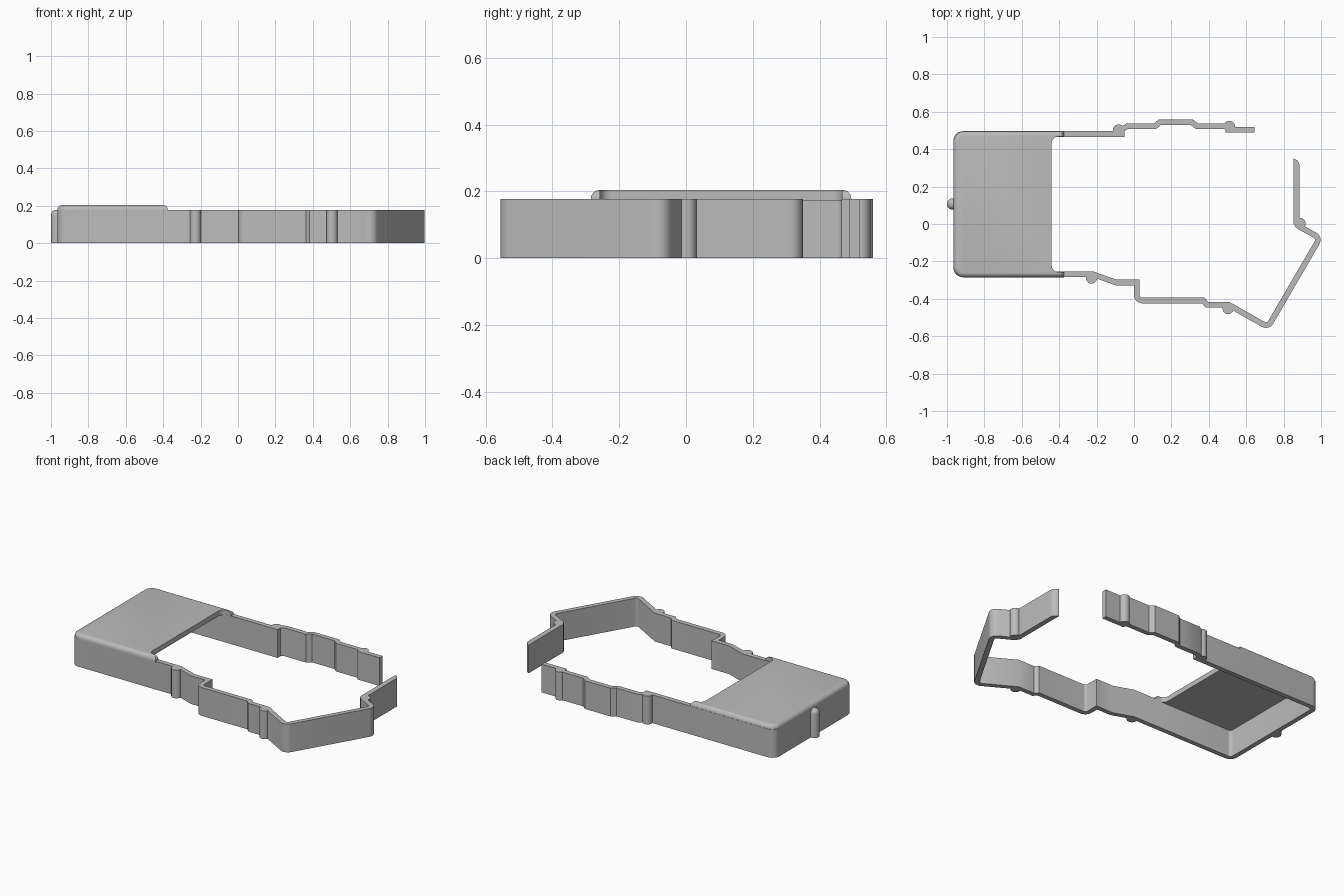
import bpy, bmesh
from math import sin, cos, pi, radians, tan
from mathutils import Vector

cube = bpy.data.objects.get("Cube")
if cube:
    bpy.data.objects.remove(cube)

HEIGHT = 0.178
THICK = 0.03

grey = bpy.data.materials.new("plain grey")
grey.use_nodes = True
colour = (0.5, 0.5, 0.5, 1)
grey.diffuse_color = colour
grey.node_tree.nodes["Principled BSDF"].inputs["Base Color"].default_value = colour


def loft(name, rings):
    """Solid through stacked rings of equal point count."""
    bm = bmesh.new()
    loops = [[bm.verts.new(p) for p in ring] for ring in rings]
    for low, high in zip(loops, loops[1:]):
        for i in range(len(low)):
            j = (i + 1) % len(low)
            bm.faces.new((low[i], low[j], high[j], high[i]))
    bm.faces.new(loops[0][::-1])
    bm.faces.new(loops[-1])
    bmesh.ops.recalc_face_normals(bm, faces=bm.faces)
    mesh = bpy.data.meshes.new(name)
    bm.to_mesh(mesh)
    bm.free()
    mesh.materials.append(grey)
    obj = bpy.data.objects.new(name, mesh)
    bpy.context.collection.objects.link(obj)
    bpy.ops.object.select_all(action="DESELECT")
    obj.select_set(True)
    bpy.context.view_layer.objects.active = obj
    bpy.ops.object.shade_smooth_by_angle(angle=radians(30))
    return obj


def prism(name, outline):
    return loft(name, [[(x, y, z) for x, y in outline] for z in (0, HEIGHT)])


def arc(cx, cy, r, start, end, steps=8):
    angles = [radians(start + (end - start) * i / steps) for i in range(steps + 1)]
    return [(cx + r * cos(a), cy + r * sin(a)) for a in angles]


def round_path(points):
    """Replace every point that carries a radius with a tangent arc."""
    flat = [Vector(p[:2]) for p in points]
    out = []
    for i, p in enumerate(points):
        if len(p) < 3:
            out.append(flat[i])
            continue
        a = (flat[i - 1] - flat[i]).normalized()
        b = (flat[i + 1] - flat[i]).normalized()
        half = a.angle(b) / 2
        centre = flat[i] + (a + b).normalized() * p[2] / sin(half)
        start = flat[i] + a * p[2] / tan(half) - centre
        end = flat[i] + b * p[2] / tan(half) - centre
        for k in range(9):
            t = k / 8
            span = start.angle(end)
            d = (start * sin((1 - t) * span) + end * sin(t * span)) / sin(span)
            out.append(centre + d)
    return out


def wall(name, points):
    """Upright strip of constant thickness along a centre line."""
    path = round_path(points)
    left, right = [], []
    for i, p in enumerate(path):
        before = (p - path[i - 1]).normalized() if i else None
        after = (path[i + 1] - p).normalized() if i + 1 < len(path) else None
        before, after = before or after, after or before
        n1, n2 = (Vector((-d.y, d.x)) for d in (before, after))
        mitre = (n1 + n2).normalized()
        offset = mitre * (THICK / 2 / mitre.dot(n1))
        left.append(p + offset)
        right.append(p - offset)
    return prism(name, left + right[::-1])


# Housing sides running on into the front rail and angled nose
wall("main_wall", [
    (-0.05, 0.481), (-0.95, 0.481, 0.035), (-0.95, -0.269, 0.035),
    (-0.22, -0.269), (-0.095, -0.313), (0.015, -0.313),
    (0.015, -0.409, 0.03), (0.37, -0.409), (0.39, -0.431),
    (0.505, -0.431), (0.716, -0.551, 0.03), (0.994, -0.074, 0.03),
    (0.88, -0.012)])

# Stepped back rail
wall("back_rail", [
    (-0.085, 0.495), (-0.035, 0.523), (0.112, 0.523), (0.14, 0.545),
    (0.308, 0.545), (0.335, 0.523), (0.5, 0.523)])
wall("back_rail_end", [(0.49, 0.504), (0.645, 0.504)])

# End tab with a curved tip
prism("end_tab", [(0.853, 0.0), (0.868, -0.015), (0.885, -0.015)]
      + arc(0.845, 0.31, 0.04, 0, 78) + [(0.853, 0.35)])

# Round pins along the rails
for name, x, y in (("back_pin_inner", -0.083, 0.502),
                   ("back_pin_outer", 0.51, 0.522),
                   ("front_pin_inner", -0.227, -0.289),
                   ("front_pin_outer", 0.503, -0.452),
                   ("nose_pin", 0.888, 0.002)):
    prism(name, arc(x, y, 0.03, 0, 345, 23))

# Side stud with a domed top
rings = [(0.03, 0)] + [(0.03 * cos(a), 0.152 + 0.026 * sin(a))
                       for a in (k * pi / 14 for k in range(7))]
loft("side_stud", [[(x, y, z) for x, y in arc(-0.97, 0.107, r, 0, 345, 23)]
                   for r, z in rings])


# Top cover: rounded outer edge, square opening edge with filleted corners
def cover_outline(inset):
    x0, y0, y1 = -0.965 + inset, -0.285 + inset, 0.495 - inset
    r = 0.055 - inset
    tip = -0.375 - inset
    back, front = 0.467, -0.257
    f = 0.035
    return (arc(x0 + r, y1 - r, r, 90, 180) + arc(x0 + r, y0 + r, r, 180, 270)
            + [(tip, y0), (tip, front)]
            + arc(-0.405, front + f, f, 270, 180)
            + arc(-0.405, back - f, f, 180, 90)
            + [(tip, back), (tip, y1)])


steps = [(0, 0.172)] + [(0.025 * (1 - cos(a)), HEIGHT + 0.026 * sin(a))
                        for a in (k * pi / 12 for k in range(7))]
loft("top_cover", [[(x, y, z) for x, y in cover_outline(i)] for i, z in steps])
